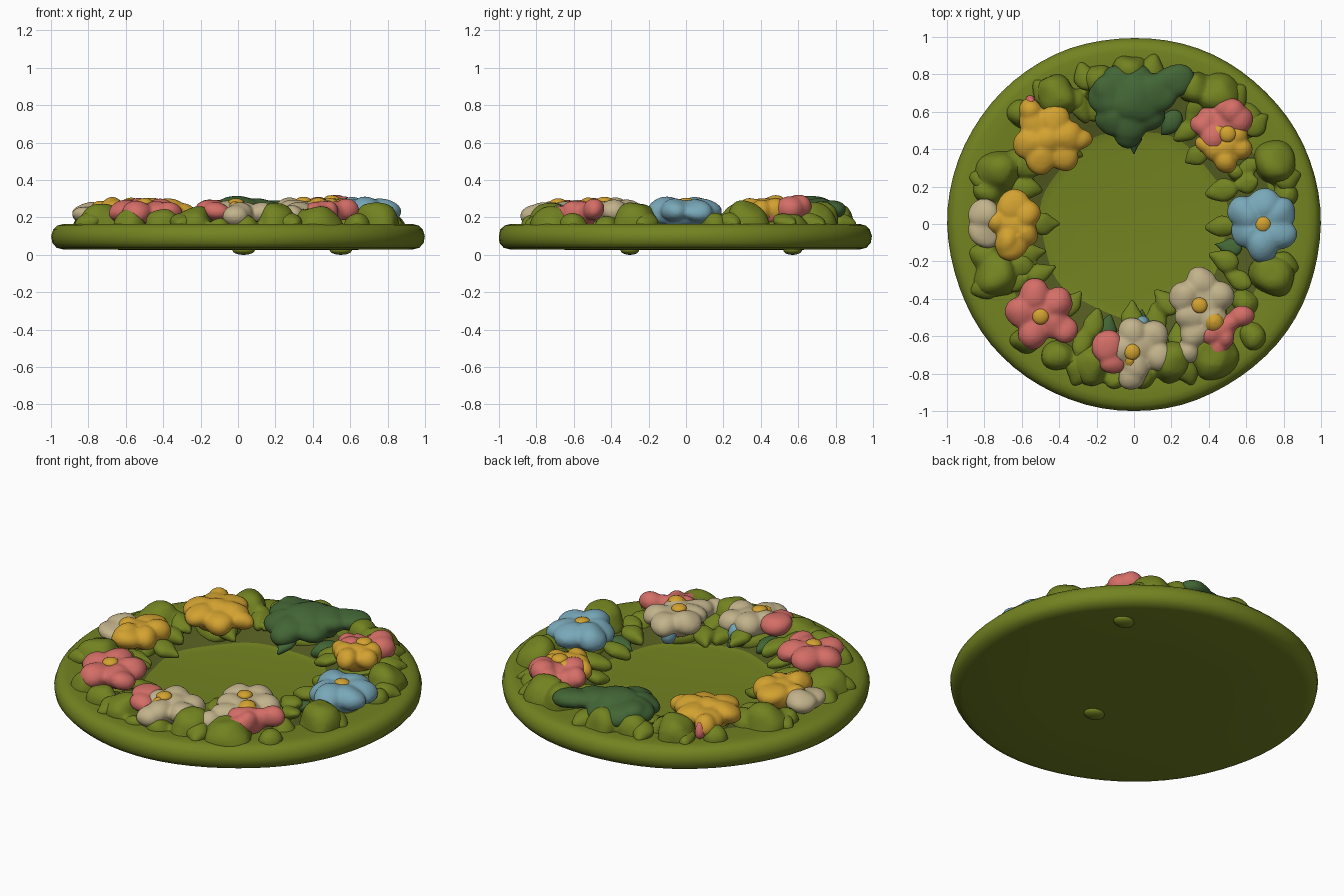
import bpy, bmesh, math, random
from mathutils import Vector, Matrix, noise

random.seed(4)

def material(name, rgb):
    m = bpy.data.materials.new(name)
    m.diffuse_color = (*rgb, 1)
    return m

OLIVE, DARK_OLIVE, GREEN, YELLOW, CORAL, CREAM, BLUE = range(7)
MATS = [material("olive", (0.17, 0.228, 0.015)),
        material("dark olive", (0.09, 0.11, 0.015)),
        material("deep green", (0.055, 0.13, 0.036)),
        material("golden yellow", (0.65, 0.36, 0.03)),
        material("coral pink", (0.66, 0.155, 0.135)),
        material("cream", (0.54, 0.45, 0.26)),
        material("sky blue", (0.19, 0.39, 0.48))]
NAMES = ["olive", "dark_olive", "green", "yellow", "coral", "cream", "blue"]

def finish(name, bm, mats, voxel=0.0, smooth=4):
    """Make an object; voxel > 0 fuses its blobs into one soft modelled mass."""
    me = bpy.data.meshes.new(name)
    bm.to_mesh(me)
    bm.free()
    for m in mats:
        me.materials.append(MATS[m])
    for p in me.polygons:
        p.use_smooth = True
    ob = bpy.data.objects.new(name, me)
    bpy.context.collection.objects.link(ob)
    if voxel:
        r = ob.modifiers.new("fuse", "REMESH")
        r.mode, r.voxel_size, r.use_smooth_shade = "VOXEL", voxel, True
        s = ob.modifiers.new("soften", "SMOOTH")
        s.factor, s.iterations = 0.5, smooth
    return ob

def blob(bm, pos, radii, turn=0.0, tilt=0.0, pointed=0.0, lumpy=0.02, boxy=2.0):
    """Soft lumpy ellipsoid; pointed pinches its +x end, boxy > 2 squares it off."""
    vs = bmesh.ops.create_icosphere(bm, subdivisions=3, radius=1)["verts"]
    rot = Matrix.Rotation(turn, 4, "Z") @ Matrix.Rotation(tilt, 4, "Y")
    p0 = Vector(pos)
    for v in vs:
        d = v.co.normalized()
        c = d / (sum(abs(k) ** boxy for k in d) ** (1 / boxy))
        if c.x > 0:
            c.y *= 1 - pointed * min(1, c.x)
        w = rot @ Vector((c.x * radii[0], c.y * radii[1], c.z * radii[2])) + p0
        v.co = w + (rot @ d) * noise.noise(w * 8) * lumpy
        v.co.z = max(v.co.z, 0.06)

def flower(name, x, y, r, mat, n=5, centre=YELLOW, z=0.24, start=0.0, extras=(), offset=(0, 0)):
    """Drooping petals round a thick heart; extras are petals (x, y, rx, ry, turn, mat, z)."""
    parts = {mat: bmesh.new()}
    b = parts[mat]
    blob(b, (x, y, z), (r * 0.6, r * 0.6, 0.045))
    blob(b, (x, y, z - 0.05), (r * 0.72, r * 0.72, 0.06))
    for i in range(n):
        a = start + i * math.tau / n
        d = r * 0.6 * random.uniform(0.9, 1.08)
        blob(b, (x + d * math.cos(a), y + d * math.sin(a), z - 0.012 + random.uniform(-.01, .015)),
             (r * 0.49, r * 0.46, 0.06), a, 0.25)
    for ex, ey, rx, ry, t, m, ez in extras:
        b = parts.setdefault(m, None) or bmesh.new()
        parts[m] = b
        blob(b, (ex, ey, ez - 0.008), (rx + 0.004, ry + 0.004, 0.056), t, 0.1)
    for m, b in parts.items():
        finish(f"{name}_{NAMES[m]}_petals", b, [m], 0.011)
    if centre is not None:
        b = bmesh.new()
        blob(b, (x + offset[0], y + offset[1], z + 0.038), (0.044, 0.044, 0.025), lumpy=0.005)
        finish(name + "_centre", b, [centre])

# Dish: lathed profile, darker trough below the wreath
profile = [(0.45, 0.10), (0.50, 0.105), (0.56, 0.125), (0.66, 0.145), (0.74, 0.155), (0.86, 0.16),
           (0.93, 0.166), (0.965, 0.157), (0.988, 0.135), (0.999, 0.10), (0.993, 0.065),
           (0.97, 0.038), (0.93, 0.028), (0.5, 0.027)]
bm = bmesh.new()
N = 72
rings = []
for r, z in profile:
    ring = []
    for i in range(N):
        a = i * math.tau / N
        wob = 1 + (0.006 * math.sin(5 * a) * math.sin(2 * a + 1) if r > 0.6 else 0.02 * math.sin(7 * a))
        ring.append(bm.verts.new((min(1, r * wob) * math.cos(a), min(1, r * wob) * math.sin(a), z)))
    rings.append(ring)
for k in range(len(rings) - 1):
    for i in range(N):
        j = (i + 1) % N
        f = bm.faces.new((rings[k][i], rings[k + 1][i], rings[k + 1][j], rings[k][j]))
        f.material_index = 1 if 1 <= k <= 3 else 0
for ring, z in ((rings[0], 0.095), (rings[-1], 0.027)):
    c = bm.verts.new((0, 0, z))
    for i in range(N):
        bm.faces.new((ring[i], ring[(i + 1) % N], c))
bmesh.ops.recalc_face_normals(bm, faces=bm.faces)
finish("dish", bm, [OLIVE, DARK_OLIVE])

# Small bumps under the dish, reaching the ground
bm = bmesh.new()
for x, y in ((0.03, -0.3), (0.55, 0.57)):
    m = Matrix.Translation((x, y, 0.025)) @ Matrix.Diagonal((0.06, 0.05, 0.025, 1))
    bmesh.ops.create_icosphere(bm, subdivisions=3, radius=1, matrix=m)
finish("underside_bumps", bm, [OLIVE])

# Rounded, steep-sided leaf clumps of the wreath
bm = bmesh.new()
for x, y, r, top in ((-.42, .68, .115, .28), (-.73, .28, .12, .27), (-.73, -.28, .12, .27), (-.41, -.70, .09, .25),
                     (-.23, -.75, .11, .25), (.20, -.74, .11, .27), (.42, -.69, .14, .26), (.73, -.27, .12, .28),
                     (.75, .32, .12, .285), (.45, .68, .12, .28), (-.02, .82, .09, .26), (-.20, .77, .09, .24),
                     (-.58, -.62, .08, .24), (.33, .72, .09, .27), (-.78, .18, .08, .23), (.63, -.60, .07, .22),
                     (-.60, .58, .08, .23), (.80, .16, .07, .21), (-.81, -.17, .08, .22), (.05, -.81, .07, .2),
                     (.62, .56, .09, .22), (.60, -.42, .08, .22), (-.62, .32, .08, .22), (-.60, -.22, .08, .22),
                     (.56, .28, .06, .2), (-.10, -.82, .06, .2), (-.30, .66, .07, .22)):
    blob(bm, (x, y, 0.12), (r, r * 0.95, top - 0.12), math.atan2(y, x), lumpy=0.03, boxy=2.5)
# supporting greenery under each flower
for x, y in ((-.45, .45), (-.68, 0), (-.5, -.48), (0, -.66), (.38, -.48), (.69, 0), (.48, .48), (0, .66)):
    blob(bm, (x, y, 0.13), (.13, .13, .07))
finish("leaf_clumps", bm, [OLIVE], 0.014, 3)

# Pointed leaves on the inner and outer edges
bm = bmesh.new()
for i, (x, y, t) in enumerate(((-.34, .40, -30), (-.47, 0, 0), (-.49, -.26, 25), (-.33, -.42, 50), (-.22, -.53, 70),
                  (-.01, -.49, 90), (.12, -.50, 100), (.17, -.42, 130), (.48, -.19, 160), (.46, -.02, 180),
                  (.47, .18, 195), (.33, .36, 210), (.29, .50, 215), (-.19, .62, 250), (-.58, .30, -20),
                  (-.57, .19, -10), (.60, .22, 190), (.56, -.30, 150), (-.55, -.16, 10), (-.62, -.30, 20),
                  (-.28, -.62, 80), (.24, -.60, 100), (-.28, .62, -70), (.32, .60, 240), (.60, .30, 200))):
    blob(bm, (x, y, 0.16 + 0.012 * (i % 3)), (.09, .06, .038), math.radians(t), 0.25, 0.65)
for x, y, t in ((-.80, .24, 165), (-.79, -.34, 200), (-.30, -.79, 250), (.28, -.79, 290), (.80, -.22, -15),
                (.82, .25, 15), (.54, .68, 50), (-.48, .70, 125), (-.26, .79, 110), (.10, .83, 80), (.66, .54, 40)):
    blob(bm, (x, y, 0.175), (.085, .07, .045), math.radians(t), 0.3, 0.5)
finish("olive_leaves", bm, [OLIVE], 0.011, 3)
bm = bmesh.new()
for x, y, t in ((0, .45, 270), (.03, -.53, 80), (-.14, -.56, 80), (.20, .54, 230), (.50, -.12, 170)):
    blob(bm, (x, y, 0.15), (.08, .05, .03), math.radians(t), 0.25, 0.75)
finish("green_leaves", bm, [GREEN])

# Deep green rosette at the back
flower("rosette", -.03, .65, .20, GREEN, 7, None, 0.235, 0.3,
       [(.21, .77, .10, .085, .3, GREEN, .25), (.12, .70, .11, .10, .6, GREEN, .255), (-.12, .70, .10, .09, 0, GREEN, .25),
        (-.03, .49, .09, .07, -1.5, GREEN, .20), (.02, .66, .13, .12, 0, GREEN, .262)])

# Flowers round the wreath
flower("back_left_flower", -.46, .45, .18, YELLOW, 6, None, 0.245, 0.2,
       [(-.55, .61, .07, .055, 1.6, YELLOW, .235), (-.55, .66, .035, .03, 1.6, CORAL, .222),
        (-.29, .45, .08, .05, .1, YELLOW, .23), (-.45, .45, .08, .08, 0, YELLOW, .26)])
flower("left_flower", -.65, 0, .145, YELLOW, 5, None, 0.245, 0.6,
       [(-.65, .10, .09, .08, 1.5, YELLOW, .25), (-.65, -.10, .09, .085, 1.5, YELLOW, .24),
        (-.80, .05, .085, .085, 2, CREAM, .23), (-.80, -.04, .085, .09, 1, CREAM, .22)])
flower("front_left_flower", -.50, -.48, .18, CORAL, 5, YELLOW, 0.24, 0.6,
       [(-.37, -.57, .075, .07, 0, CORAL, .235), (-.52, -.565, .055, .06, .8, YELLOW, .238)], (0, -.015))
flower("front_flower", .03, -.66, .165, CREAM, 5, YELLOW, 0.24, 0.75,
       [(-.14, -.65, .085, .08, 2, CORAL, .25), (-.11, -.74, .07, .065, 1, CORAL, .235),
        (-.02, -.81, .07, .065, 1.5, CREAM, .215), (.04, -.53, .04, .04, 0, BLUE, .195),
        (-.02, -.73, .035, .04, 0, YELLOW, .248)], (-.04, -.025))
flower("front_right_flower", .36, -.42, .175, CREAM, 5, YELLOW, 0.25, 0.3,
       [(.32, -.57, .08, .08, 1.5, CREAM, .24), (.30, -.68, .06, .06, 1, CREAM, .21),
        (.33, -.30, .04, .04, 0, BLUE, .195)], (-.01, -.015))
flower("right_small_flower", .46, -.56, .11, CORAL, 4, YELLOW, 0.24, 0.6,
       [(.58, -.49, .07, .05, .1, CORAL, .245), (.45, -.65, .08, .06, 1, CORAL, .215),
        (.43, -.52, .055, .055, 0, YELLOW, .255)], (-.03, .04))
flower("right_flower", .69, .0, .185, BLUE, 6, YELLOW, 0.24, 0.5,
       [(.70, .13, .07, .065, 1.5, BLUE, .23), (.70, -.125, .07, .065, 1.5, BLUE, .22)], (0, 0))
flower("back_right_flower", .48, .53, .15, CORAL, 5, None, 0.245, 0.3,
       [(.52, .60, .065, .06, 1, CORAL, .265), (.36, .53, .07, .05, 2.6, CORAL, .245)])
flower("back_right_inner_flower", .50, .42, .13, YELLOW, 5, YELLOW, 0.255, 0.9,
       [(.39, .42, .06, .045, 2.6, YELLOW, .24)], (.0, .06))
